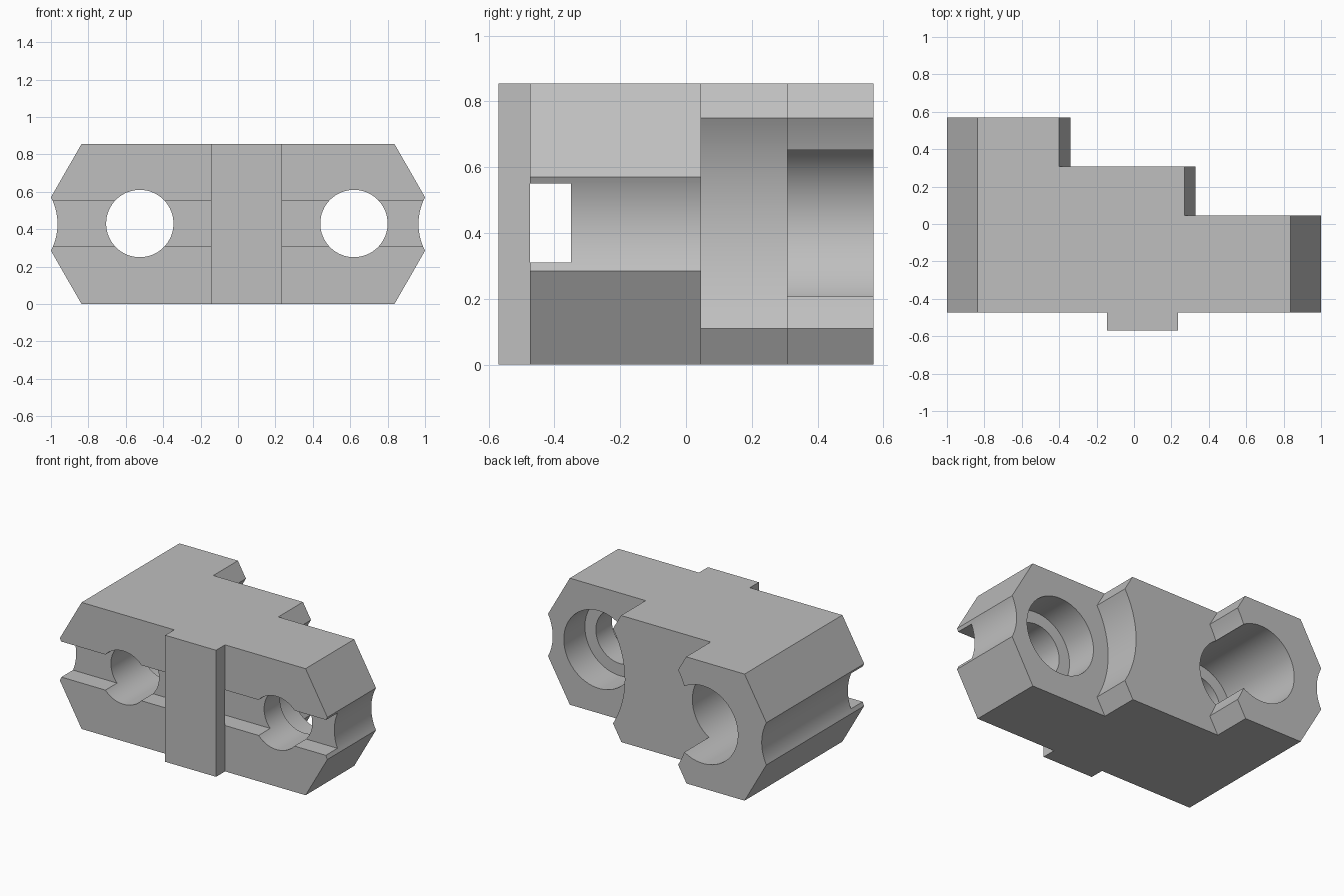
import bpy
import bmesh
import math
from mathutils import Matrix, Vector

if "Cube" in bpy.data.objects:
    bpy.data.objects.remove(bpy.data.objects["Cube"])

H = 0.855          # block height
MID = 0.43         # height of the bore axes

grey = bpy.data.materials.new("plain_grey")
grey.diffuse_color = (0.52, 0.52, 0.52, 1)
grey.use_nodes = True
grey.node_tree.nodes["Principled BSDF"].inputs["Base Color"].default_value = grey.diffuse_color


def to_object(name, bm):
    bmesh.ops.recalc_face_normals(bm, faces=bm.faces)
    mesh = bpy.data.meshes.new(name)
    bm.to_mesh(mesh)
    bm.free()
    mesh.materials.append(grey)
    ob = bpy.data.objects.new(name, mesh)
    bpy.context.collection.objects.link(ob)
    return ob


def prism(name, profile, y0, y1):
    """Extrude an (x, z) profile along y."""
    bm = bmesh.new()
    face = bm.faces.new([bm.verts.new((x, y0, z)) for x, z in profile])
    out = bmesh.ops.extrude_face_region(bm, geom=[face])["geom"]
    verts = [v for v in out if isinstance(v, bmesh.types.BMVert)]
    bmesh.ops.translate(bm, verts=verts, vec=(0, y1 - y0, 0))
    return to_object(name, bm)


def box(name, x0, x1, y0, y1, z0, z1):
    return prism(name, [(x0, z0), (x1, z0), (x1, z1), (x0, z1)], y0, y1)


def bore(name, x, r, y0, y1):
    steps = [2 * math.pi * i / 64 for i in range(64)]
    return prism(name, [(x + r * math.cos(a), MID + r * math.sin(a)) for a in steps], y0, y1)


def arc(x, z0, z1, sag, n=20):
    """Arc from (x, z0) to (x, z1), bulging toward -x by sag."""
    half = abs(z1 - z0) / 2
    r = (half * half + sag * sag) / (2 * sag)
    a = math.asin(half / r)
    s = 1 if z1 > z0 else -1
    cx, cz = x + r - sag, (z0 + z1) / 2
    return [(cx - r * math.cos(a * t), cz + s * r * math.sin(a * t))
            for t in (-1 + 2 * i / n for i in range(n + 1))]


# Main block: chamfered outline with a shallow scoop on each side
right = [(0.837, 0)] + arc(1.0, 0.285, 0.57, 0.035) + [(0.837, H)]
left = [(-x, z) for x, z in reversed(right)]
block = prism("stepped_block", right + left, -0.57, 0.57)


# Stepped back: each step has chamfered corners and a hollow side
def step_profile(x):
    return ([(x - 0.12, 0.96)] + arc(x, 0.75, 0.11, 0.088, 32)
            + [(x - 0.12, -0.10), (1.5, -0.10), (1.5, 0.96)])


cutters = [
    prism("right_step_cutter", step_profile(0.33), 0.045, 0.8),
    prism("middle_step_cutter", step_profile(-0.34), 0.308, 0.8),
    # Front cut back on both sides to leave the upright rib
    box("left_front_cutter", -1.2, -0.145, -0.8, -0.474, -0.2, 1.1),
    box("right_front_cutter", 0.235, 1.2, -0.8, -0.474, -0.2, 1.1),
    # Groove across the front, passing behind the rib
    box("groove_cutter", -1.2, 1.2, -0.4742, -0.35, 0.31, 0.55),
]

# Two through bores with counterbores from the back
for side, x, floor in (("left", -0.525, -0.03), ("right", 0.62, -0.18)):
    cutters.append(bore(side + "_bore_cutter", x, 0.18, -0.7, 0.7))
    cutters.append(bore(side + "_counterbore_cutter", x, 0.262, floor, 0.75))

for cutter in cutters:
    mod = block.modifiers.new(cutter.name, "BOOLEAN")
    mod.operation = "DIFFERENCE"
    mod.solver = "EXACT"
    mod.object = cutter

# Bake the cuts and remove the cutters
bpy.context.view_layer.update()
graph = bpy.context.evaluated_depsgraph_get()
result = bpy.data.meshes.new_from_object(block.evaluated_get(graph))
block.modifiers.clear()
block.data = result
for cutter in cutters:
    bpy.data.objects.remove(cutter)

# Smooth bores and hollows, sharp edges elsewhere
bpy.context.view_layer.objects.active = block
block.select_set(True)
bpy.ops.object.shade_smooth_by_angle(angle=math.radians(25))
